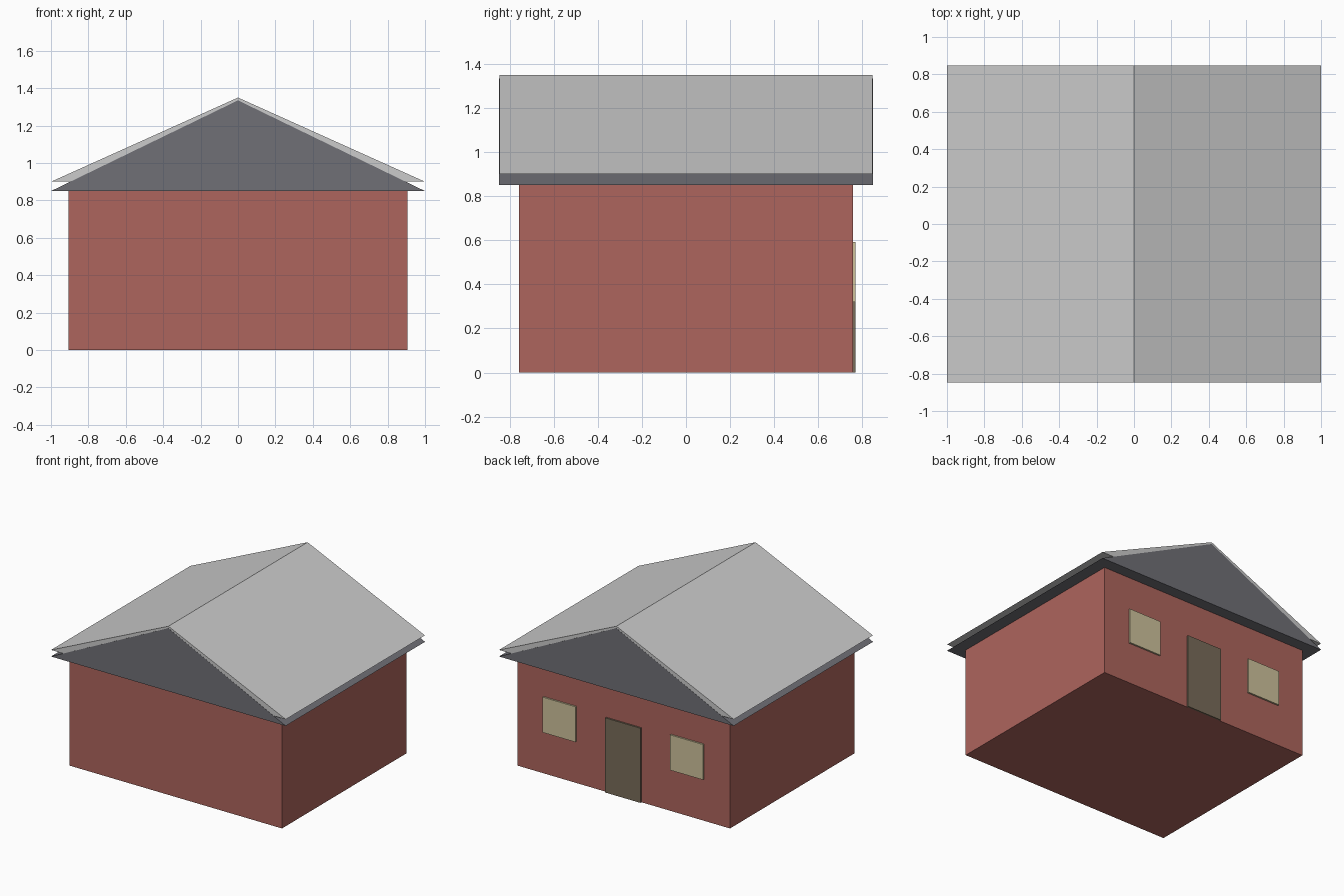
import bpy

if "Cube" in bpy.data.objects:
    bpy.data.objects.remove(bpy.data.objects["Cube"])


def material(name, rgb):
    mat = bpy.data.materials.new(name)
    mat.diffuse_color = (*rgb, 1)
    mat.use_nodes = True
    mat.node_tree.nodes["Principled BSDF"].inputs["Base Color"].default_value = mat.diffuse_color
    return mat


def add_mesh(name, verts, faces, mat):
    mesh = bpy.data.meshes.new(name)
    mesh.from_pydata(verts, [], faces)
    mesh.materials.append(mat)
    obj = bpy.data.objects.new(name, mesh)
    bpy.context.collection.objects.link(obj)
    return obj


def box(name, x, y, z, mat):
    verts = [(a, b, c) for c in z for b in y for a in x]
    faces = [(0, 2, 3, 1), (4, 5, 7, 6), (0, 1, 5, 4),
             (2, 6, 7, 3), (0, 4, 6, 2), (1, 3, 7, 5)]
    return add_mesh(name, verts, faces, mat)


def gable(name, half_w, half_d, base, ridge, mat):
    verts = [(x, y, z) for y in (-half_d, half_d)
             for x, z in ((-half_w, base), (half_w, base), (0, ridge))]
    faces = [(0, 1, 2), (3, 5, 4), (0, 3, 4, 1), (1, 4, 5, 2), (2, 5, 3, 0)]
    return add_mesh(name, verts, faces, mat)


brick = material("brick", (0.42, 0.13, 0.11))
slate = material("slate", (0.16, 0.16, 0.18))
tin = material("tin", (0.68, 0.69, 0.71))
wood = material("wood", (0.19, 0.15, 0.10))
glass = material("pale_yellow", (0.62, 0.54, 0.33))

# Walls
WALL_X, WALL_Y = 0.905, 0.757
box("walls", (-WALL_X, WALL_X), (-WALL_Y, WALL_Y), (0, 0.85), brick)

# Roof: dark gable with a slightly shallower light covering overlapping it
gable("gable", 1.0, 0.848, 0.85, 1.335, slate)
gable("roof_cover", 1.0, 0.847, 0.90, 1.35, tin)

# Door and a mirrored pair of windows on the back wall
FACE = (WALL_Y - 0.01, 0.77)
box("door", (-0.15, 0.15), FACE, (0, 0.575), wood)
for side, label in ((-1, "left"), (1, "right")):
    cx = side * 0.543
    box("window_" + label, (cx - 0.14, cx + 0.14), FACE, (0.32, 0.592), glass)
